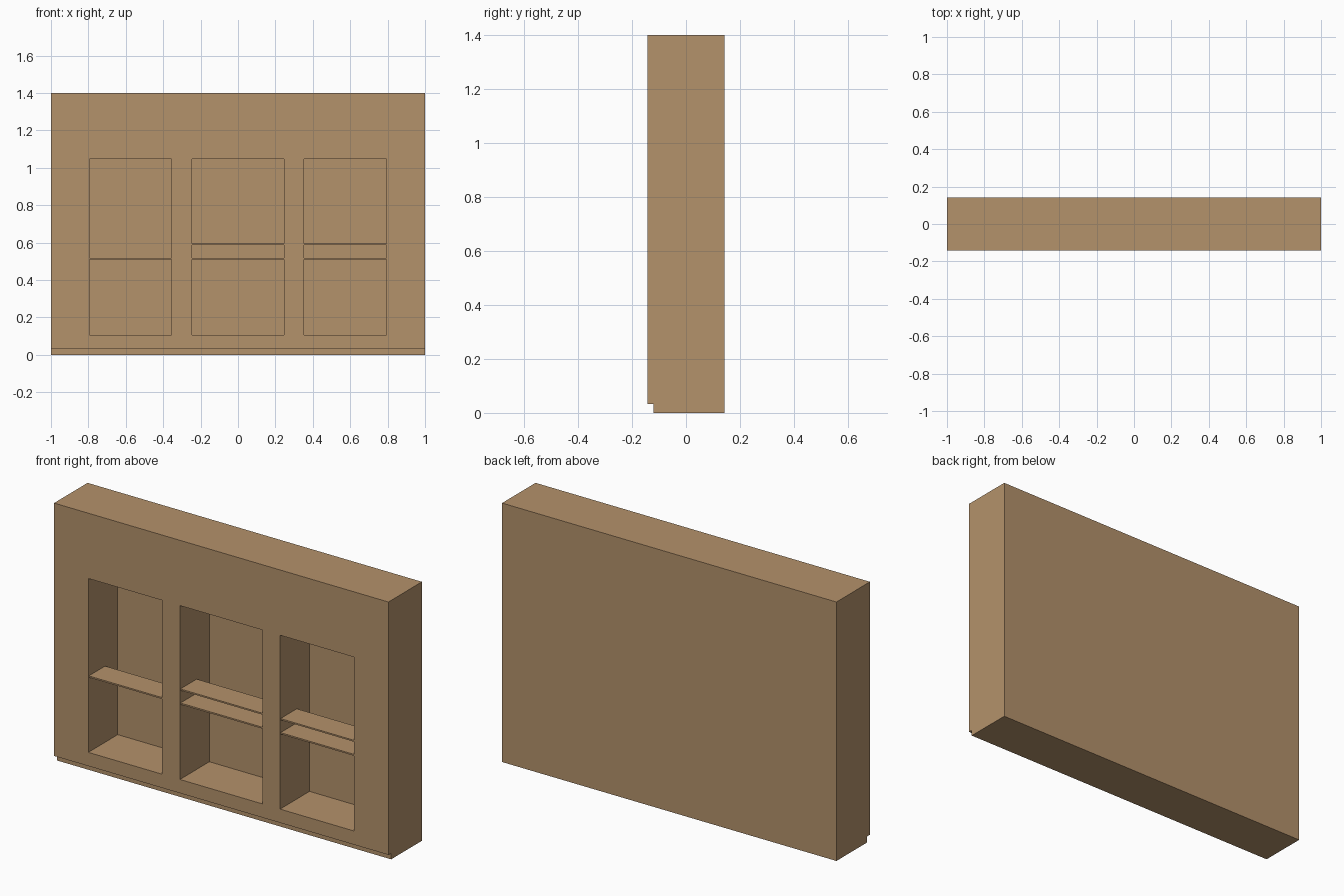
import bpy, bmesh

if "Cube" in bpy.data.objects:
    bpy.data.objects.remove(bpy.data.objects["Cube"])

wood = bpy.data.materials.new("tan_wood")
wood.diffuse_color = (0.456, 0.287, 0.147, 1)
wood.use_nodes = True
wood.node_tree.nodes["Principled BSDF"].inputs["Base Color"].default_value = wood.diffuse_color

D = 0.143                                   # half depth
OPENINGS = [(-0.795, -0.355), (-0.247, 0.246), (0.352, 0.793)]
Z0, Z1 = 0.107, 1.047                       # opening bottom and top


def finish(name, bm):
    bmesh.ops.recalc_face_normals(bm, faces=bm.faces)
    me = bpy.data.meshes.new(name)
    bm.to_mesh(me)
    bm.free()
    me.materials.append(wood)
    ob = bpy.data.objects.new(name, me)
    bpy.context.collection.objects.link(ob)
    return ob


def box(name, x, y, z):
    bm = bmesh.new()
    bmesh.ops.create_cube(bm, size=1)
    for v in bm.verts:
        v.co = [lo + (c + 0.5) * (hi - lo) for c, (lo, hi) in zip(v.co, (x, y, z))]
    return finish(name, bm)


# Cabinet body: side profile with recessed toe kick, extruded across the width
profile = [(-0.12, 0), (D, 0), (D, 1.4), (-D, 1.4), (-D, 0.033), (-0.12, 0.033)]
bm = bmesh.new()
face = bm.faces.new([bm.verts.new((-1, y, z)) for y, z in profile])
ext = bmesh.ops.extrude_face_region(bm, geom=[face])
for v in ext["geom"]:
    if isinstance(v, bmesh.types.BMVert):
        v.co.x = 1
# keep the starting cap so the body is closed
if not any(all(v.co.x < -0.99 for v in f.verts) for f in bm.faces):
    bm.faces.new([v for v in bm.verts if v.co.x < -0.99])
body = finish("cabinet_body", bm)

# Three compartments cut into the front
for i, x in enumerate(OPENINGS):
    cutter = box(f"compartment_cutter_{i + 1}", x, (-0.3, 0.108), (Z0, Z1))
    cutter.hide_render = True
    cutter.hide_viewport = False
    cutter.display_type = 'WIRE'
    mod = body.modifiers.new(f"compartment_{i + 1}", 'BOOLEAN')
    mod.operation = 'DIFFERENCE'
    mod.solver = 'EXACT'
    mod.object = cutter

# Thin half-depth shelves: one on the left, two in the others
for i, (x, heights) in enumerate(zip(OPENINGS, [(0.515,), (0.515, 0.591), (0.515, 0.591)])):
    for j, z in enumerate(heights):
        box(f"shelf_{i + 1}_{j + 1}", x, (-0.139, 0.0), (z - 0.004, z + 0.004))
